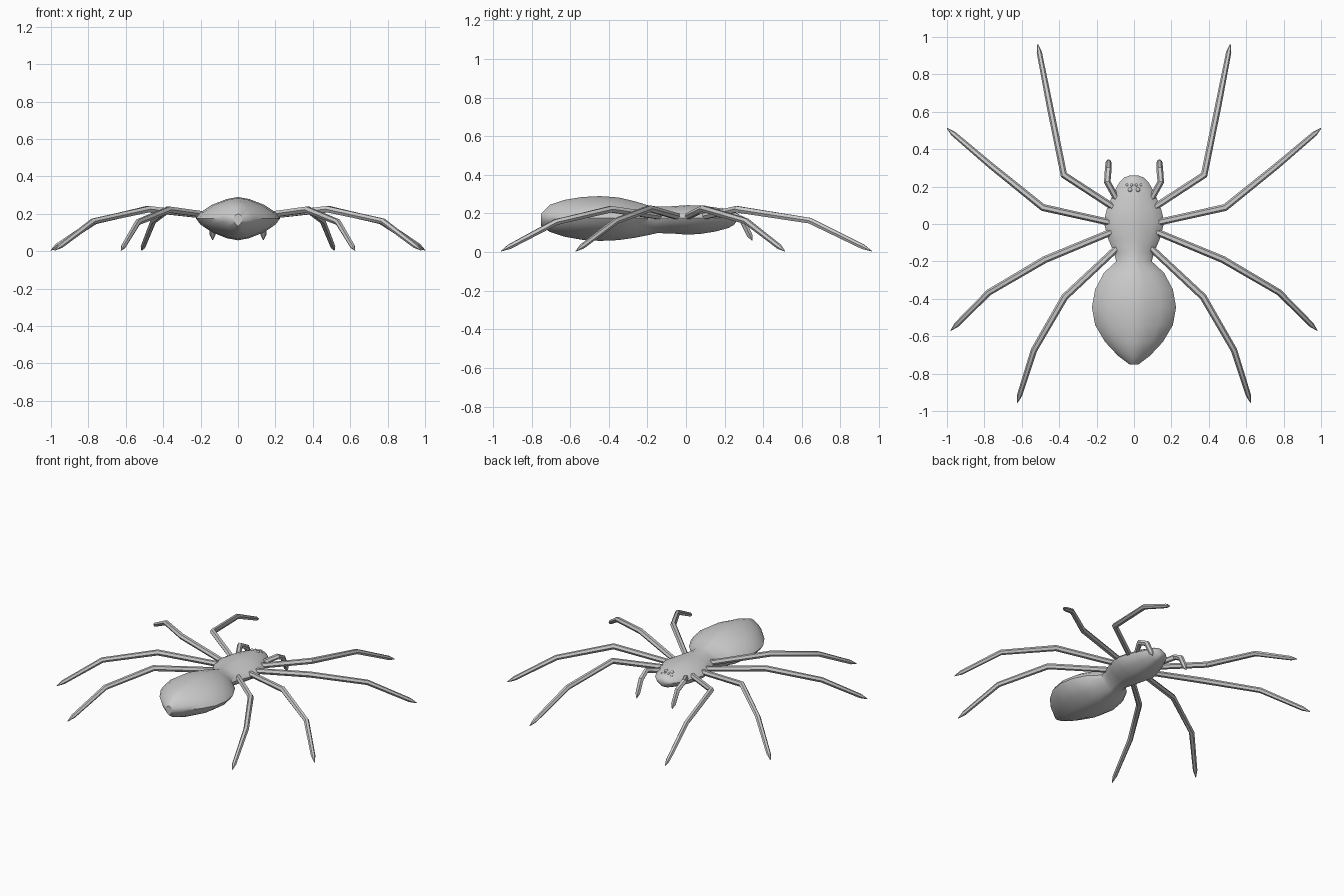
import bpy, bmesh, math
from mathutils import Vector

if "Cube" in bpy.data.objects:
    bpy.data.objects.remove(bpy.data.objects["Cube"])

grey = bpy.data.materials.new("grey")
grey.diffuse_color = (0.6, 0.6, 0.6, 1)
grey.use_nodes = True
grey.node_tree.nodes["Principled BSDF"].inputs["Base Color"].default_value = grey.diffuse_color


def skin(name, rings, mirror=False, angle=40):
    """Bridge a list of equal-sized point rings into a capped solid."""
    bm = bmesh.new()
    vs = [[bm.verts.new(p) for p in r] for r in rings]
    n = len(vs[0])
    for a, b in zip(vs, vs[1:]):
        for i in range(n):
            j = (i + 1) % n
            bm.faces.new((a[i], a[j], b[j], b[i]))
    bm.faces.new(vs[0][::-1])
    bm.faces.new(vs[-1])
    bmesh.ops.recalc_face_normals(bm, faces=bm.faces)
    me = bpy.data.meshes.new(name)
    bm.to_mesh(me)
    bm.free()
    ob = bpy.data.objects.new(name, me)
    bpy.context.collection.objects.link(ob)
    finish(ob, mirror, angle)


def finish(ob, mirror, angle):
    ob.data.materials.append(grey)
    bpy.ops.object.select_all(action='DESELECT')
    ob.select_set(True)
    bpy.context.view_layer.objects.active = ob
    bpy.ops.object.shade_smooth_by_angle(angle=math.radians(angle))
    if mirror:
        ob.modifiers.new("mirror", 'MIRROR').use_mirror_merge = False


def limb(name, pts, radii, taper=0.05, sides=6):
    """Jointed tube with mitred knees and a pointed end."""
    pts = [Vector(p) for p in pts]
    d = (pts[-1] - pts[-2]).normalized()
    pts.insert(-1, pts[-1] - d * taper)
    radii = radii + [0.002]
    rings = []
    for i, (p, r) in enumerate(zip(pts, radii)):
        t1 = (p - pts[i - 1]).normalized() if i else (pts[1] - p).normalized()
        t2 = (pts[i + 1] - p).normalized() if i + 1 < len(pts) else t1
        t = (t1 + t2).normalized()
        side = t.cross(Vector((0, 0, 1))).normalized()
        up = side.cross(t)
        rings.append([p + r * (side * math.cos(a) + up * math.sin(a))
                      for a in (2 * math.pi * k / sides for k in range(sides))])
    skin(name, rings, True, 35)


# Body: lens-shaped sections along y (y, half width, top z, bottom z)
sections = [
    (-0.75, 0.025, 0.20, 0.135), (-0.705, 0.085, 0.245, 0.105),
    (-0.63, 0.155, 0.27, 0.08), (-0.54, 0.208, 0.285, 0.064),
    (-0.445, 0.225, 0.29, 0.058), (-0.35, 0.208, 0.283, 0.062),
    (-0.26, 0.16, 0.262, 0.075), (-0.2, 0.095, 0.243, 0.087),
    (-0.15, 0.108, 0.236, 0.098), (-0.08, 0.138, 0.237, 0.097),
    (0.01, 0.162, 0.243, 0.09), (0.08, 0.145, 0.24, 0.095),
    (0.155, 0.115, 0.231, 0.107), (0.22, 0.08, 0.217, 0.125),
    (0.248, 0.052, 0.205, 0.14), (0.26, 0.02, 0.19, 0.158),
]


def bulge(v):
    return math.copysign(abs(v) ** 1.35, v)


rings = []
for y, w, top, bot in sections:
    mid = 0.176
    ring = []
    for k in range(16):
        a = 2 * math.pi * k / 16
        s = bulge(math.sin(a))
        ring.append((w * bulge(math.cos(a)), y,
                     mid + s * ((top - mid) if s > 0 else (mid - bot))))
    rings.append(ring)
skin("body", rings)

# Four pairs of legs: hip, knee, ankle, tip
legs = [
    [(0.08, 0.07, 0.18), (0.375, 0.262, 0.222), (0.452, 0.64, 0.163), (0.515, 0.962, 0.005)],
    [(0.09, 0.0, 0.18), (0.487, 0.088, 0.225), (0.765, 0.312, 0.16), (1.0, 0.512, 0.005)],
    [(0.09, -0.03, 0.18), (0.476, -0.19, 0.225), (0.775, -0.365, 0.16), (0.98, -0.57, 0.005)],
    [(0.06, -0.1, 0.18), (0.37, -0.39, 0.222), (0.535, -0.675, 0.155), (0.625, -0.957, 0.005)],
]
for i, path in enumerate(legs):
    limb(f"leg_pair_{i + 1}", path, [0.018, 0.019, 0.017, 0.014])

# Feelers at the head, bending down
limb("feelers", [(0.085, 0.12, 0.18), (0.143, 0.225, 0.205), (0.138, 0.29, 0.17),
                 (0.135, 0.343, 0.06)], [0.017, 0.018, 0.018, 0.016], taper=0.03)

# Eyes: x, y, z, radius
for i, (x, y, z, r) in enumerate([(0.021, 0.183, 0.217, 0.013),
                                  (0.036, 0.208, 0.205, 0.009),
                                  (0.012, 0.208, 0.215, 0.008)]):
    bpy.ops.mesh.primitive_uv_sphere_add(segments=10, ring_count=6, radius=r)
    eye = bpy.context.object
    eye.name = f"eye_pair_{i + 1}"
    for v in eye.data.vertices:
        v.co += Vector((x, y, z))
    finish(eye, True, 60)
